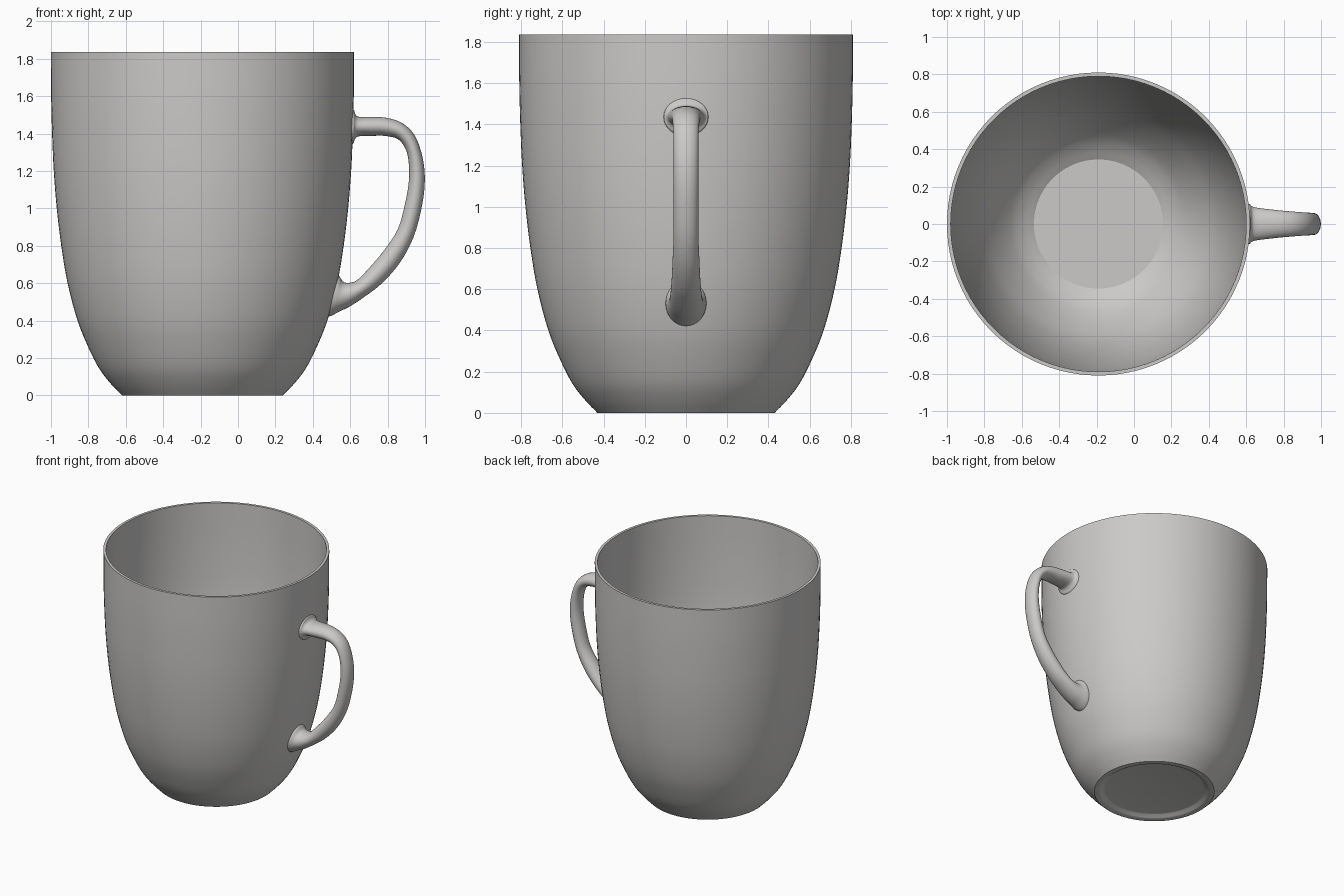
import bpy, bmesh, math
from mathutils import Vector

if "Cube" in bpy.data.objects:
    bpy.data.objects.remove(bpy.data.objects["Cube"])

CX, SEG = -0.19, 96          # body axis and number of sides

clay = bpy.data.materials.new("warm_grey")
clay.diffuse_color = (0.6, 0.59, 0.58, 1)
clay.use_nodes = True
clay.node_tree.nodes["Principled BSDF"].inputs["Base Color"].default_value = clay.diffuse_color


def smooth_path(pts, n):
    """Catmull-Rom curve through points of any dimension."""
    p = [Vector(q) for q in pts]
    p = [p[0] * 2 - p[1]] + p + [p[-1] * 2 - p[-2]]
    out = []
    for i in range(1, len(p) - 2):
        a, b, c, d = p[i - 1:i + 3]
        for k in range(n):
            t = k / n
            out.append((b * 2 + (c - a) * t + (a * 2 - b * 5 + c * 4 - d) * t**2
                        + (b * 3 - a - c * 3 + d) * t**3) * 0.5)
    return out + [p[-2]]


def loft(name, rings, angle):
    """Skin a list of vertex rings and cap both ends."""
    bm = bmesh.new()
    vs = [[bm.verts.new(co) for co in ring] for ring in rings]
    n = len(vs[0])
    for a, b in zip(vs, vs[1:]):
        for i in range(n):
            j = (i + 1) % n
            bm.faces.new((a[i], a[j], b[j], b[i]))
    bm.faces.new(vs[0])
    bm.faces.new(vs[-1])
    bmesh.ops.recalc_face_normals(bm, faces=bm.faces)
    me = bpy.data.meshes.new(name)
    bm.to_mesh(me)
    bm.free()
    me.materials.append(clay)
    ob = bpy.data.objects.new(name, me)
    bpy.context.collection.objects.link(ob)
    bpy.ops.object.select_all(action='DESELECT')
    ob.select_set(True)
    bpy.context.view_layer.objects.active = ob
    bpy.ops.object.shade_smooth_by_angle(angle=math.radians(angle))
    return ob


# Body: recessed foot, outer wall, thin rim, inner wall, flat floor (radius, z)
outer = smooth_path([(.43, 0), (.488, .06), (.55, .14), (.607, .25), (.668, .4),
                     (.721, .6), (.755, .8), (.779, 1), (.795, 1.2), (.804, 1.4),
                     (.809, 1.6), (.81, 1.835)], 4)
inner = smooth_path([(.79, 1.835), (.788, 1.6), (.783, 1.4), (.774, 1.2), (.757, 1),
                     (.731, .8), (.692, .6), (.63, .4), (.552, .25), (.473, .14),
                     (.41, .082), (.345, .04)], 4)
foot = [(.355, .022), (.365, .02), (.385, .004), (.395, 0)]
profile = foot + [tuple(v) for v in outer] + [tuple(v) for v in inner]
loft("mug_body", [[(CX + r * math.cos(2 * math.pi * i / SEG),
                    r * math.sin(2 * math.pi * i / SEG), z) for i in range(SEG)]
                  for r, z in profile], 30)


def wall_radius(z):
    for a, b in zip(outer, outer[1:]):
        if a[1] <= z <= b[1]:
            return a[0] + (b[0] - a[0]) * (z - a[1]) / (b[1] - a[1])
    return outer[-1][0]


# Handle: sections as outer edge x z, inner edge x z, half width in y
sections = smooth_path([
    (.62, 1.53, .615, 1.34, .11), (.628, 1.503, .627, 1.372, .097),
    (.65, 1.489, .65, 1.386, .088), (.72, 1.489, .72, 1.388, .079),
    (.80, 1.483, .79, 1.387, .071), (.88, 1.455, .855, 1.37, .065),
    (.945, 1.39, .895, 1.32, .061), (.985, 1.28, .912, 1.25, .06),
    (.999, 1.16, .914, 1.15, .06), (.985, 1.02, .894, 1.03, .06),
    (.94, .85, .855, .89, .06), (.866, .71, .78, .775, .065),
    (.77, .60, .70, .68, .07), (.68, .53, .635, .615, .076),
    (.60, .477, .588, .602, .082), (.535, .445, .56, .61, .09),
    (.49, .42, .54, .645, .10)], 4)
rings = []
for k, (ox, oz, ix, iz, w) in enumerate(sections):
    ring = []
    for i in range(32):
        a = 2 * math.pi * i / 32
        t = (1 + math.cos(a)) / 2
        x, y, z = ix + (ox - ix) * t, w * math.sin(a), iz + (oz - iz) * t
        if k in (0, len(sections) - 1):      # ends hug the curved wall
            x = CX + math.sqrt((wall_radius(z) - .006)**2 - y * y)
        ring.append((x, y, z))
    rings.append(ring)
loft("handle", rings, 60)
